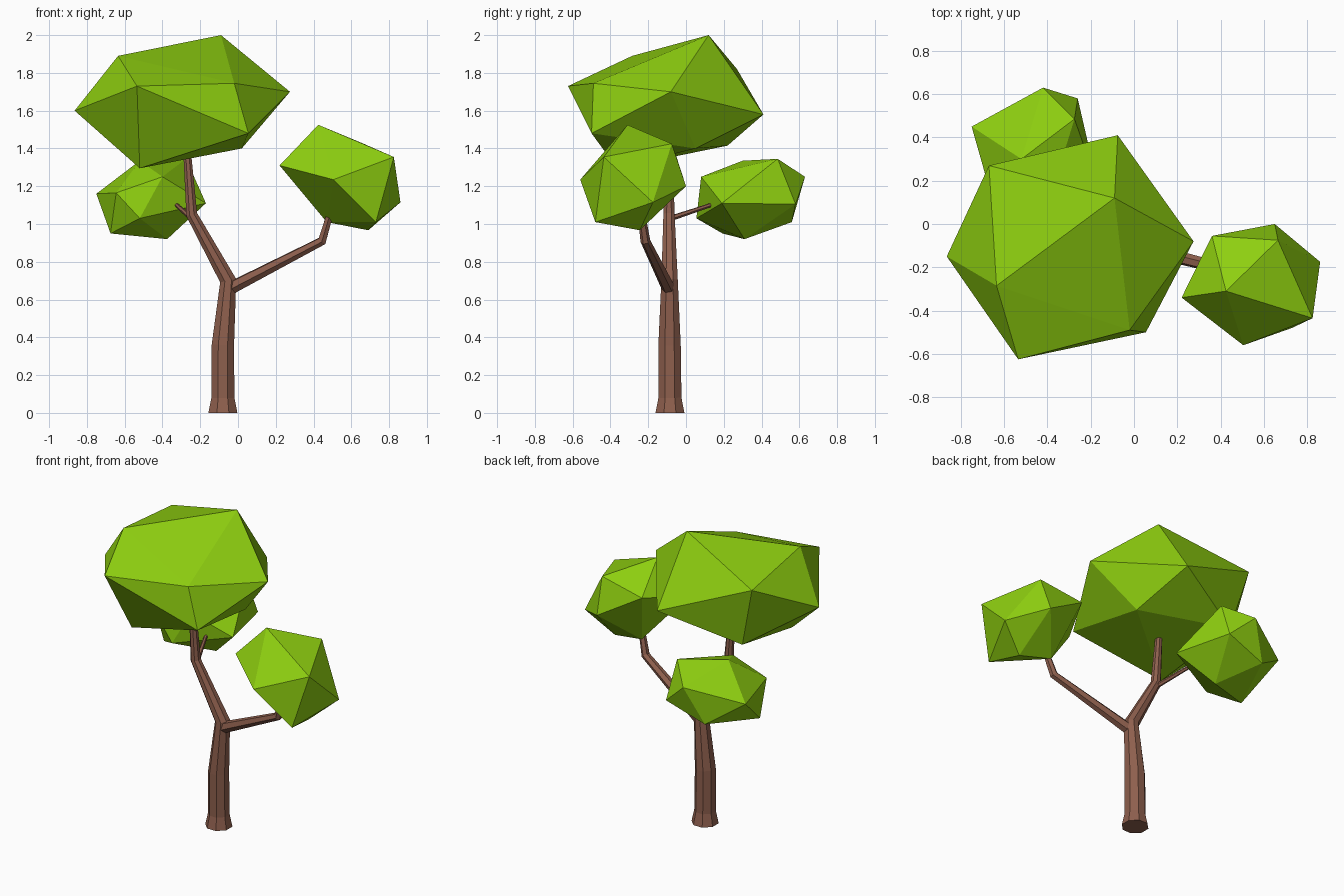
import bpy, bmesh, math
from mathutils import Vector

if "Cube" in bpy.data.objects:
    bpy.data.objects.remove(bpy.data.objects["Cube"])


def material(name, rgb):
    m = bpy.data.materials.new(name)
    m.diffuse_color = (*rgb, 1)
    m.use_nodes = True
    m.node_tree.nodes["Principled BSDF"].inputs["Base Color"].default_value = m.diffuse_color
    return m


LEAF = material("leaf green", (0.27, 0.62, 0.005))
BARK = material("bark brown", (0.27, 0.115, 0.075))


def finish(bm, name, mat):
    bmesh.ops.recalc_face_normals(bm, faces=bm.faces)
    me = bpy.data.meshes.new(name)
    bm.to_mesh(me)
    bm.free()
    me.materials.append(mat)
    ob = bpy.data.objects.new(name, me)
    bpy.context.collection.objects.link(ob)
    return ob


def crown(name, corners):
    """Faceted leaf clump: the hull around a dozen corners."""
    bm = bmesh.new()
    for c in corners:
        bm.verts.new(c)
    res = bmesh.ops.convex_hull(bm, input=bm.verts)
    loose = [v for v in bm.verts if not v.link_faces]
    bmesh.ops.delete(bm, geom=loose, context='VERTS')
    finish(bm, name, LEAF)


def limb(name, path, radii, sides):
    """Tapered flat-sided tube along a path, capped at both ends."""
    bm = bmesh.new()
    pts = [Vector(p) for p in path]
    rings = []
    for i, p in enumerate(pts):
        d = Vector()
        if i > 0:
            d += (p - pts[i - 1]).normalized()
        if i < len(pts) - 1:
            d += (pts[i + 1] - p).normalized()
        turn = Vector((0, 0, 1)).rotation_difference(d.normalized())
        ring = []
        for k in range(sides):
            a = 2 * math.pi * (k + 0.5) / sides
            off = Vector((math.cos(a), math.sin(a), 0)) * radii[i]
            ring.append(bm.verts.new(p + turn @ off))
        rings.append(ring)
    for a, b in zip(rings, rings[1:]):
        for k in range(sides):
            j = (k + 1) % sides
            bm.faces.new((a[k], a[j], b[j], b[k]))
    bm.faces.new(rings[0][::-1])
    bm.faces.new(rings[-1])
    finish(bm, name, BARK)


# Trunk, bending left above the fork and ending inside the main crown
limb("trunk",
     [(-0.08, -0.085, 0), (-0.08, -0.085, 0.08), (-0.08, -0.087, 0.36),
      (-0.052, -0.087, 0.70), (-0.245, -0.09, 1.05), (-0.272, -0.09, 1.42)],
     [0.083, 0.066, 0.064, 0.047, 0.032, 0.021], 8)

# Right branch with an upturned end
limb("right_branch",
     [(-0.03, -0.095, 0.665), (0.445, -0.215, 0.91), (0.495, -0.24, 1.08)],
     [0.036, 0.026, 0.019], 6)

# Thin twig towards the rear crown
limb("rear_twig",
     [(-0.245, -0.08, 1.03), (-0.325, 0.13, 1.10)],
     [0.015, 0.011], 6)

# Leaf crowns
crown("main_crown",
      [(-0.67, 0.27, 1.82), (-0.075, 0.41, 1.58), (-0.09, 0.12, 2.0),
       (0.275, -0.08, 1.70), (-0.865, -0.15, 1.60), (-0.635, -0.285, 1.89),
       (-0.535, -0.625, 1.73), (-0.02, -0.49, 1.745), (0.055, -0.50, 1.48),
       (-0.52, -0.365, 1.295), (0.02, 0.05, 1.40), (-0.565, 0.22, 1.415)])

crown("right_crown",
      [(0.425, -0.31, 1.525), (0.825, -0.435, 1.355), (0.86, -0.175, 1.115),
       (0.505, -0.56, 1.235), (0.22, -0.34, 1.31), (0.665, -0.075, 1.425),
       (0.65, 0.0, 1.20), (0.73, -0.48, 1.01), (0.69, -0.245, 0.967),
       (0.36, -0.055, 1.37), (0.47, -0.21, 1.01)])

crown("rear_crown",
      [(-0.275, 0.485, 1.345), (-0.52, 0.30, 1.335), (-0.42, 0.63, 1.25),
       (-0.40, 0.08, 1.25), (-0.17, 0.19, 1.11), (-0.52, 0.055, 1.03),
       (-0.375, 0.31, 0.92), (-0.75, 0.45, 1.16), (-0.26, 0.58, 1.105),
       (-0.675, 0.193, 0.95), (-0.645, 0.08, 1.165), (-0.53, 0.56, 1.01)])
